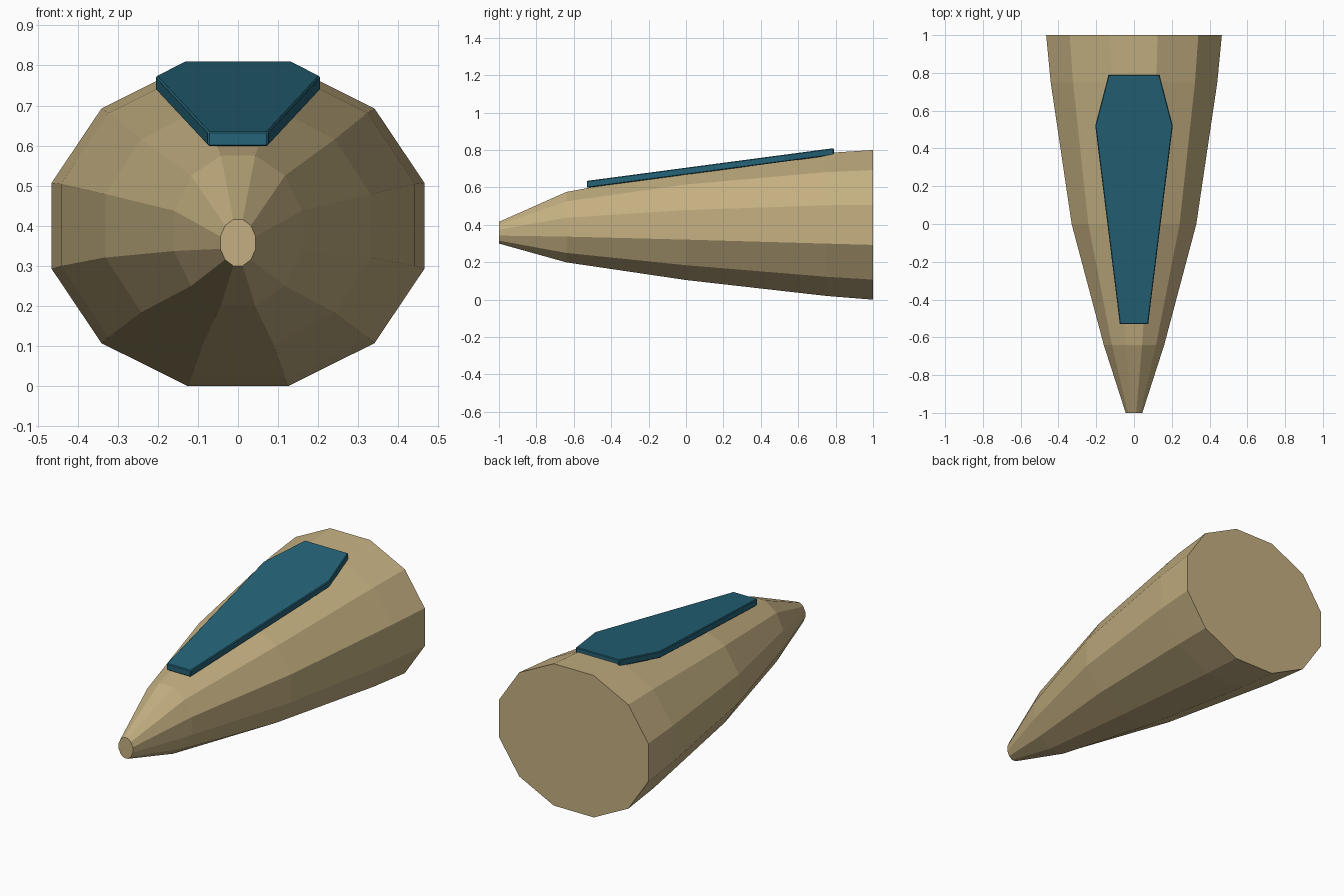
import bpy, bmesh, math

if "Cube" in bpy.data.objects:
    bpy.data.objects.remove(bpy.data.objects["Cube"])


def material(name, rgb):
    m = bpy.data.materials.new(name)
    m.diffuse_color = (*rgb, 1.0)
    m.use_nodes = True
    m.node_tree.nodes["Principled BSDF"].inputs["Base Color"].default_value = m.diffuse_color
    return m


def finish(name, bm, mat):
    bmesh.ops.recalc_face_normals(bm, faces=bm.faces[:])
    mesh = bpy.data.meshes.new(name)
    bm.to_mesh(mesh)
    bm.free()
    mesh.materials.append(mat)
    obj = bpy.data.objects.new(name, mesh)
    bpy.context.collection.objects.link(obj)
    return obj


tan = material("tan hull", (0.55, 0.43, 0.22))
teal = material("teal glass", (0.018, 0.125, 0.185))

# Hull: lofted twelve-sided sections (y, half width, half height, centre z)
SIDES = 12
FLAT = math.cos(math.pi / SIDES)
sections = [
    (-1.00, 0.044, 0.058, 0.358),
    (-0.64, 0.160, 0.188, 0.3875),
    (0.00, 0.330, 0.295, 0.400),
    (0.75, 0.441, 0.382, 0.402),
    (1.00, 0.465, 0.400, 0.400),
]
bm = bmesh.new()
rings = []
for y, w, h, cz in sections:
    ring = []
    for i in range(SIDES):
        a = 2 * math.pi * (i + 0.5) / SIDES
        ring.append(bm.verts.new((w / FLAT * math.cos(a), y, cz + h / FLAT * math.sin(a))))
    rings.append(ring)
for r0, r1 in zip(rings, rings[1:]):
    for i in range(SIDES):
        j = (i + 1) % SIDES
        bm.faces.new((r0[i], r0[j], r1[j], r1[i]))
bm.faces.new(rings[0])
bm.faces.new(rings[-1])
finish("hull", bm, tan)

# Canopy: sloped six-sided plate lying along the top of the hull
half = [(0.075, -0.53), (0.205, 0.52), (0.135, 0.79)]
outline = half + [(-x, y) for x, y in reversed(half)]
THICK = 0.037


def top_z(y):
    return 0.635 + (y + 0.53) * (0.175 / 1.32)


bm = bmesh.new()
upper = [bm.verts.new((x, y, top_z(y))) for x, y in outline]
lower = [bm.verts.new((x, y, top_z(y) - THICK)) for x, y in outline]
bm.faces.new(upper)
bm.faces.new(lower)
for i in range(len(outline)):
    j = (i + 1) % len(outline)
    bm.faces.new((upper[i], upper[j], lower[j], lower[i]))
canopy = finish("canopy", bm, teal)
bevel = canopy.modifiers.new("edge bevel", 'BEVEL')
bevel.width = 0.004
bevel.segments = 1
bevel.limit_method = 'ANGLE'
